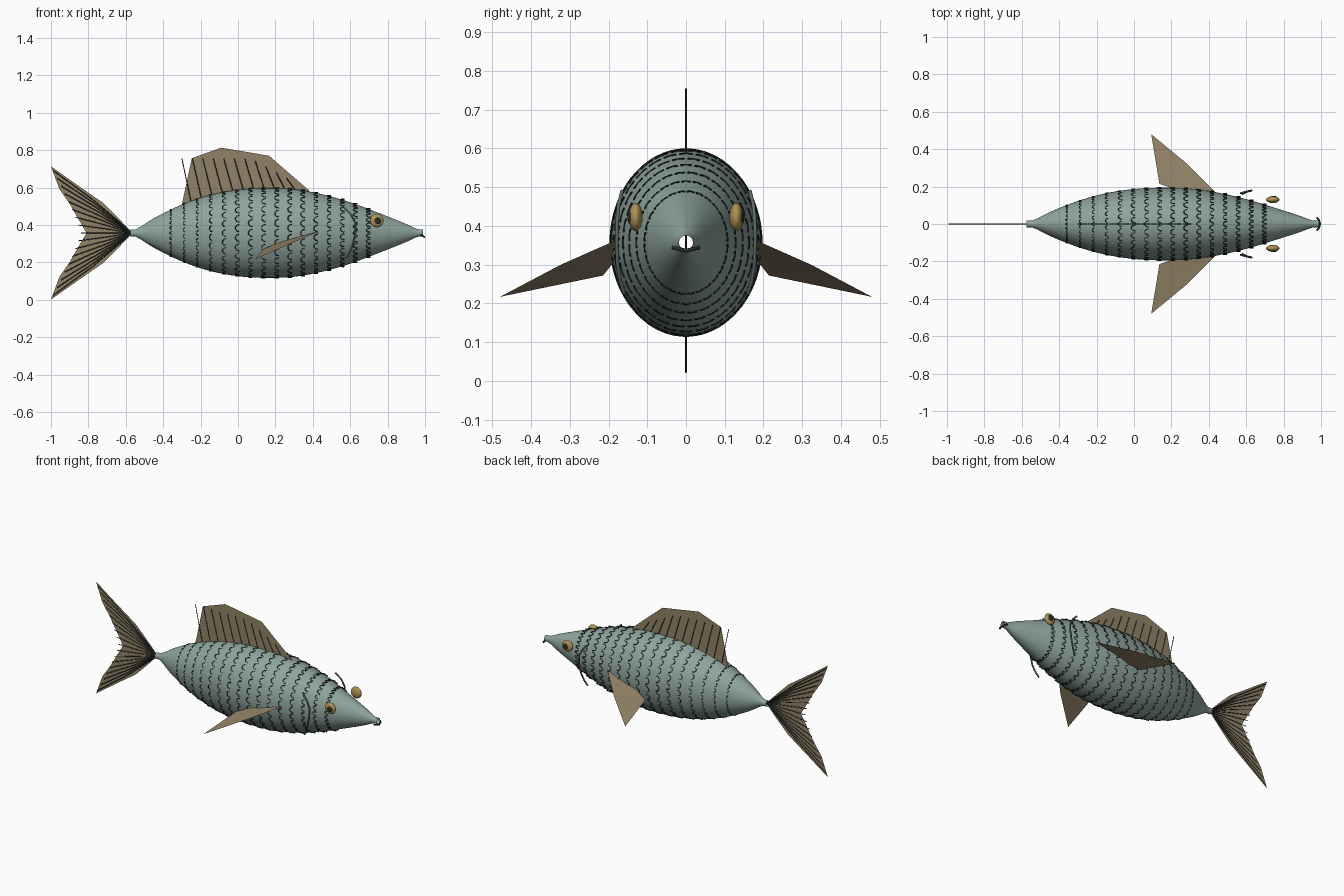
import bpy, bmesh, math
from mathutils import Vector

if "Cube" in bpy.data.objects:
    bpy.data.objects.remove(bpy.data.objects["Cube"])

CZ = 0.357      # height of the body axis
ASPECT = 0.81   # body width / height


def material(name, rgb):
    m = bpy.data.materials.new(name)
    m.diffuse_color = (*rgb, 1)
    m.use_nodes = True
    m.node_tree.nodes["Principled BSDF"].inputs["Base Color"].default_value = m.diffuse_color
    return m


SKIN = material("skin", (0.27, 0.37, 0.335))
FIN = material("fin", (0.29, 0.225, 0.135))
DARK = material("dark", (0.02, 0.025, 0.024))
GILL = material("gill", (0.10, 0.14, 0.125))
GOLD = material("gold", (0.42, 0.29, 0.09))

PROFILE = [(-0.575, .018), (-0.545, .02), (-0.45, .079), (-0.3, .152), (-0.15, .203),
           (0, .231), (.15, .24), (.3, .234), (.45, .207), (.6, .164),
           (.75, .108), (.9, .048), (.96, .02), (.988, .018)]


def radius(x):
    """Smooth (Hermite) half height of the body at x."""
    n = len(PROFILE)

    def slope(k):
        a, b = PROFILE[max(k - 1, 0)], PROFILE[min(k + 1, n - 1)]
        return (b[1] - a[1]) / (b[0] - a[0])
    i = 0
    while i < n - 2 and x > PROFILE[i + 1][0]:
        i += 1
    (x0, r0), (x1, r1) = PROFILE[i], PROFILE[i + 1]
    h = x1 - x0
    t = (x - x0) / h
    return (r0 * (1 + 2 * t) * (1 - t) ** 2 + slope(i) * h * t * (1 - t) ** 2
            + r1 * t * t * (3 - 2 * t) + slope(i + 1) * h * t * t * (t - 1))


def mesh_object(name, verts, faces, mat, smooth=False):
    me = bpy.data.meshes.new(name)
    me.from_pydata(verts, [], faces)
    bm = bmesh.new()
    bm.from_mesh(me)
    bmesh.ops.recalc_face_normals(bm, faces=bm.faces)
    bm.to_mesh(me)
    bm.free()
    me.materials.append(mat)
    me.polygons.foreach_set("use_smooth", [smooth] * len(me.polygons))
    ob = bpy.data.objects.new(name, me)
    bpy.context.collection.objects.link(ob)
    return ob


def tubes(name, paths, r, mat, res=0):
    """One curve object holding many thin round tubes."""
    cu = bpy.data.curves.new(name, 'CURVE')
    cu.dimensions = '3D'
    cu.bevel_depth = r
    cu.bevel_resolution = res
    cu.use_fill_caps = True
    for path in paths:
        sp = cu.splines.new('POLY')
        sp.points.add(len(path) - 1)
        for p, co in zip(sp.points, path):
            p.co = (*co, 1)
    cu.materials.append(mat)
    ob = bpy.data.objects.new(name, cu)
    bpy.context.collection.objects.link(ob)
    return ob


def ellipsoid(name, loc, scale, mat):
    bpy.ops.mesh.primitive_uv_sphere_add(segments=24, ring_count=14, location=loc)
    ob = bpy.context.object
    ob.name = name
    ob.scale = scale
    ob.data.materials.append(mat)
    bpy.ops.object.shade_smooth()


# Body: open-ended spindle with an oval section
SEG, RINGS = 48, 52
x0, x1 = PROFILE[0][0], PROFILE[-1][0]
verts, faces = [], []
for i in range(RINGS + 1):
    x = x0 + (x1 - x0) * i / RINGS
    r = radius(x)
    w = max(r * ASPECT, min(r, 0.018))
    for j in range(SEG):
        a = 2 * math.pi * j / SEG
        verts.append((x, w * math.cos(a), CZ + r * math.sin(a)))
for i in range(RINGS):
    for j in range(SEG):
        k = (j + 1) % SEG
        faces.append((i * SEG + j, i * SEG + k, (i + 1) * SEG + k, (i + 1) * SEG + j))
mesh_object("body", verts, faces, SKIN, True)

# Scales: rows of small arcs, staggered around the body
paths = []
for i in range(16):
    x = -0.36 + 0.07 * i
    r = radius(x) + 0.001
    count = 28
    for j in range(count):
        a = 2 * math.pi * (j + 0.5 * (i % 2)) / count
        arc = []
        for k in range(6):
            t = math.pi * k / 5
            b = a + 0.085 * math.cos(t)
            arc.append((x + 0.018 - 0.022 * math.sin(t),
                        r * ASPECT * math.cos(b), CZ + r * math.sin(b)))
        paths.append(arc)
tubes("scales", paths, 0.0025, DARK)

# Tail fin: forked flat sheet built as a fan from the tail root
root = (-0.565, 0, CZ)
half = [(-.645, .085), (-.72, .16), (-.85, .25), (-1.0, .356), (-.955, .235), (-.90, .155), (-.81, 0)]
rim = [(x, 0, CZ + z) for x, z in half] + [(x, 0, CZ - z) for x, z in reversed(half[:-1])]
mesh_object("tail_fin", [root] + rim,
            [(0, i, i + 1) for i in range(1, len(rim))], FIN)

# Tail rays
paths = []
for i in range(-8, 9):
    t = i / 8
    end = Vector((-.84 - .15 * abs(t) ** 1.2, 0, CZ + .335 * t))
    mid = Vector(root).lerp(end, 0.5) + Vector((0, 0, 0.012 * t))
    paths.append([root, mid, end])
tubes("tail_rays", paths, 0.0025, DARK)

# Dorsal fin: flat sheet whose lower edge follows the back
top = [(-.30, .51), (-.247, .757), (-.09, .813), (.166, .77), (.38, .585)]
low = [(-.30, .49), (-.20, .525), (-.05, .565), (.15, .58), (.38, .56)]
v = [(x, 0, z) for x, z in top] + [(x, 0, z) for x, z in low]
mesh_object("dorsal_fin", v, [(i, i + 1, i + 6, i + 5) for i in range(4)], FIN)

# Dorsal rays, leaning backwards
paths = []
for i in range(11):
    x = -.25 + .056 * i
    base = CZ + radius(x) - .01
    tip = .755 - max(0, x - .12) * .55
    paths.append([(x, 0, base), (x - .05, 0, tip)])
tubes("dorsal_rays", paths, 0.0025, DARK)

# Paired parts
for s, side in ((1, "left"), (-1, "right")):
    # Pectoral fin: slightly folded blade
    pts = [(.44, .165, .37), (.28, .325, .299), (.092, .48, .217),
           (.136, .214, .272), (.24, .18, .315)]
    mesh_object("pectoral_fin_" + side, [(x, s * y, z) for x, y, z in pts],
                [(0, 1, 4), (1, 3, 4), (1, 2, 3)], FIN, True)
    # Eye and pupil
    ellipsoid("eye_" + side, (.742, s * .130, .423), (.036, .018, .036), GOLD)
    ellipsoid("pupil_" + side, (.746, s * .143, .423), (.019, .008, .019), DARK)
    # Gill cover edge
    gill = [(.57, .165, .49), (.605, .174, .455), (.628, .178, .41), (.628, .179, .36),
            (.615, .177, .30), (.60, .17, .26), (.58, .16, .225)]
    tubes("gill_" + side, [[(x, s * y, z) for x, y, z in gill]], 0.005, GILL, 2)

# Mouth: dark curved lip under the nose
mouth = [(.978, -.034, .344), (.99, -.02, .341), (.995, 0, .336), (.99, .02, .341), (.978, .034, .344)]
tubes("mouth", [mouth], 0.005, DARK, 2)
